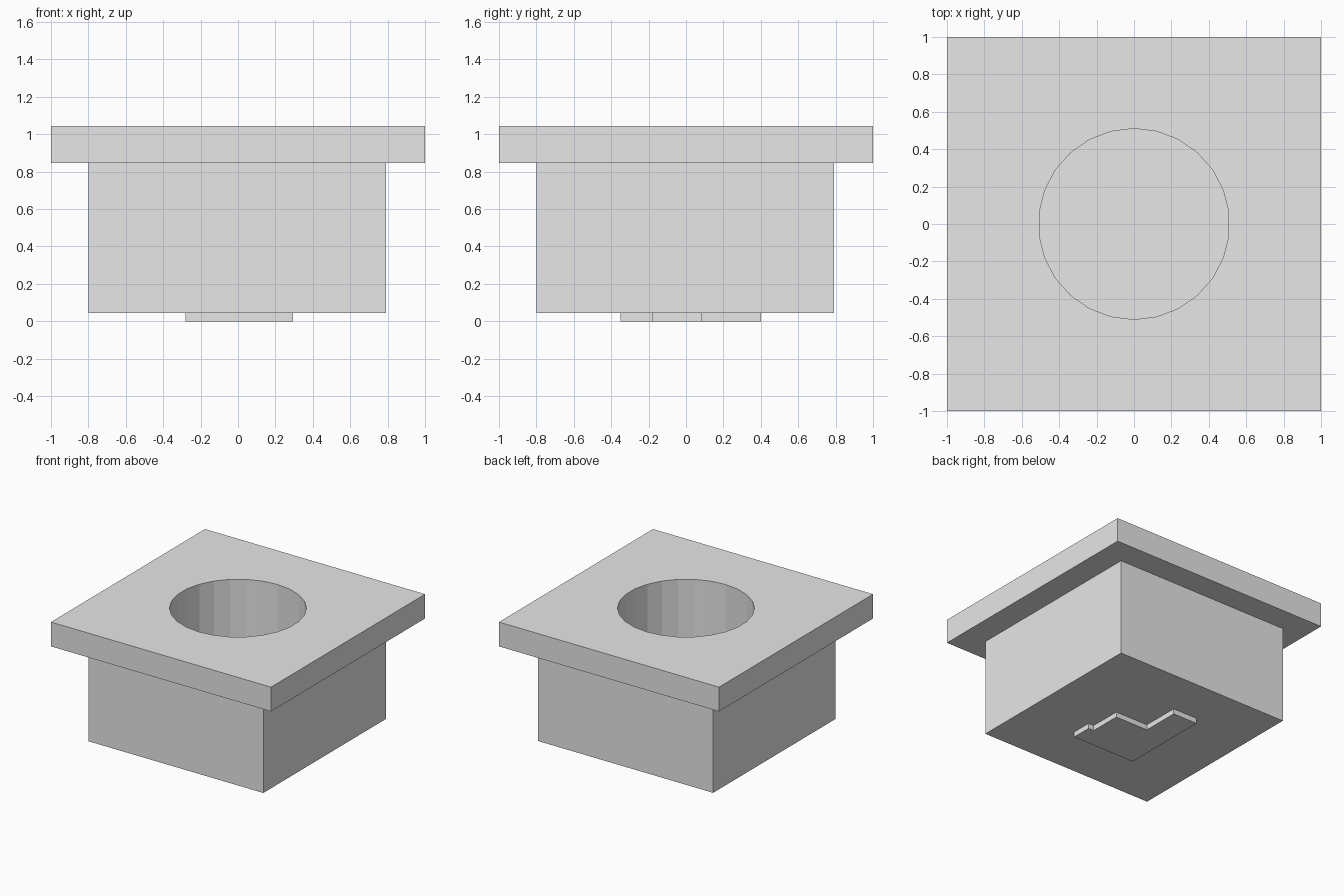
import bpy
import bmesh
import math
from mathutils import Matrix

cube = bpy.data.objects.get("Cube")
if cube:
    bpy.data.objects.remove(cube, do_unlink=True)

GREY = (0.8, 0.8, 0.8, 1.0)
BASE_Z, RIM_Z, TOP_Z = 0.043, 0.845, 1.045
HOLE_RADIUS, HOLE_FLOOR, HOLE_SIDES = 0.51, 0.2, 26

material = bpy.data.materials.new("plain_grey")
material.use_nodes = True
material.diffuse_color = GREY
material.node_tree.nodes["Principled BSDF"].inputs["Base Color"].default_value = GREY


def add_object(name, bm):
    bmesh.ops.recalc_face_normals(bm, faces=bm.faces)
    mesh = bpy.data.meshes.new(name)
    bm.to_mesh(mesh)
    bm.free()
    mesh.materials.append(material)
    obj = bpy.data.objects.new(name, mesh)
    bpy.context.collection.objects.link(obj)
    return obj


# Square block with an overhanging rim, lofted through square rings
bm = bmesh.new()
rings = []
for z, low, high in ((BASE_Z, -0.8, 0.79), (RIM_Z, -0.8, 0.79),
                     (RIM_Z, -1, 1), (TOP_Z, -1, 1)):
    corners = ((low, low), (high, low), (high, high), (low, high))
    rings.append([bm.verts.new((x, y, z)) for x, y in corners])
for lower, upper in zip(rings, rings[1:]):
    for i in range(4):
        j = (i + 1) % 4
        bm.faces.new((lower[i], lower[j], upper[j], upper[i]))
bm.faces.new(rings[0])
bm.faces.new(rings[-1])
block = add_object("block_with_rim", bm)

# Round pocket cut down from the top
bm = bmesh.new()
depth = 1.2
bmesh.ops.create_cone(bm, cap_ends=True, segments=HOLE_SIDES, radius1=HOLE_RADIUS,
                      radius2=HOLE_RADIUS, depth=depth,
                      matrix=Matrix.Translation((0, 0, HOLE_FLOOR + depth / 2))
                      @ Matrix.Rotation(math.pi / 2, 4, "Z"))
cutter = add_object("pocket_cutter", bm)
cutter.hide_render = True
cutter.hide_viewport = True
# Keep a vertex on the x axis
cutter.data.transform(Matrix.Rotation(-math.pi / 2, 4, "Z"))
pocket = block.modifiers.new("pocket", "BOOLEAN")
pocket.operation = "DIFFERENCE"
pocket.solver = "EXACT"
pocket.object = cutter

# Stepped foot pad under the block
outline = ((-0.28, -0.35), (0.295, -0.35), (0.295, -0.18), (0.245, -0.18),
           (0.245, 0.085), (-0.055, 0.085), (-0.055, 0.4), (-0.28, 0.4))
bm = bmesh.new()
sole = bm.faces.new([bm.verts.new((x, y, 0)) for x, y in outline])
walls = bmesh.ops.extrude_face_region(bm, geom=[sole], use_keep_orig=True)
raised = [v for v in walls["geom"] if isinstance(v, bmesh.types.BMVert)]
bmesh.ops.translate(bm, verts=raised, vec=(0, 0, BASE_Z))
add_object("foot_pad", bm)
